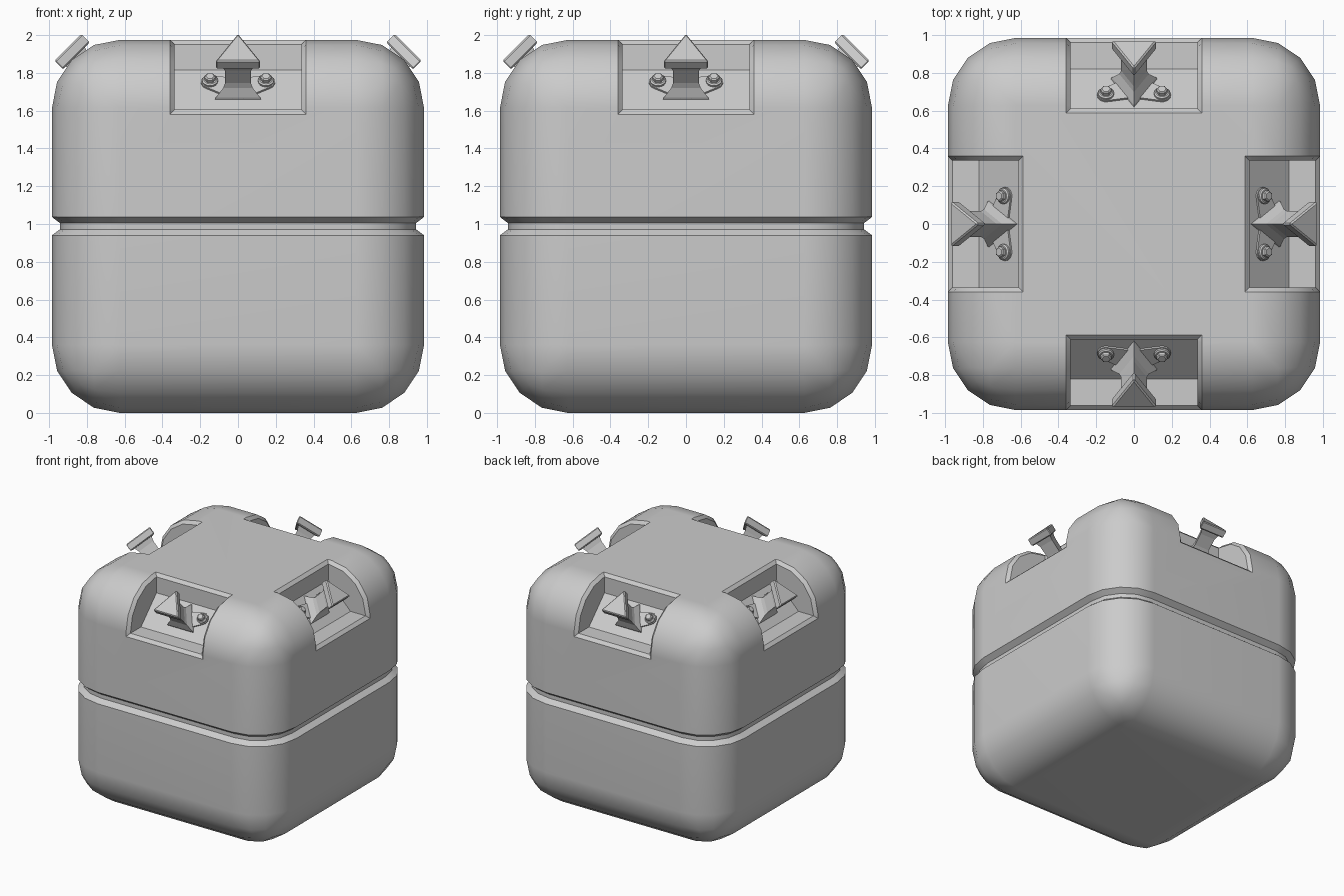
import bpy, bmesh, math
from mathutils import Vector, Matrix

if "Cube" in bpy.data.objects:
    bpy.data.objects.remove(bpy.data.objects["Cube"])

H, R, TOP = 0.985, 0.36, 1.975


def make(name, bm):
    bmesh.ops.recalc_face_normals(bm, faces=bm.faces)
    me = bpy.data.meshes.new(name)
    bm.to_mesh(me)
    bm.free()
    ob = bpy.data.objects.new(name, me)
    bpy.context.collection.objects.link(ob)
    return ob


def loft(bm, sections):
    """Closed solid through equal-length loops of 3D points."""
    rings = [[bm.verts.new(p) for p in s] for s in sections]
    n = len(rings[0])
    faces = [bm.faces.new(rings[0]), bm.faces.new(rings[-1])]
    for a, b in zip(rings, rings[1:]):
        for i in range(n):
            j = (i + 1) % n
            faces.append(bm.faces.new((a[i], a[j], b[j], b[i])))
    return faces


def ring(cx, cy, r, n, w, phase=0.0):
    return [(cx + r * math.cos(phase + 2 * math.pi * i / n),
             cy + r * math.sin(phase + 2 * math.pi * i / n), w) for i in range(n)]


def tri(half, w):
    """Equilateral section, apex towards +v."""
    return ring(0, 0, half / math.cos(math.pi / 6), 3, w, math.pi / 2)


# Rounded cube with a seam groove round the middle
bm = bmesh.new()
bmesh.ops.create_cube(bm, size=1)
for v in bm.verts:
    v.co = (v.co.x * 2 * H, v.co.y * 2 * H, (v.co.z + 0.5) * TOP)
bmesh.ops.bevel(bm, geom=bm.edges[:], offset=R, segments=4, profile=0.5, affect='EDGES')
levels = (0.94, 0.972, 1.005, 1.037)
for z in levels:
    bmesh.ops.bisect_plane(bm, geom=bm.verts[:] + bm.edges[:] + bm.faces[:],
                           plane_co=(0, 0, z), plane_no=(0, 0, 1))
c = H - R
for v in bm.verts:
    if 0.96 < v.co.z < 1.02:
        k = Vector((max(-c, min(c, v.co.x)), max(-c, min(c, v.co.y)), v.co.z))
        v.co = k + (v.co - k) * ((R - 0.042) / R)
body = make("body", bm)

# Pocket cutters on the four top edges
profile = [(1.3, 1.605), (0.82, 1.605), (0.612, 1.815), (0.612, 2.3), (1.3, 2.3)]
bm = bmesh.new()
for q in range(4):
    rot = Matrix.Rotation(q * math.pi / 2, 3, 'Z')
    loft(bm, [[rot @ Vector((x, -y, z)) for y, z in profile] for x in (-0.335, 0.335)])
cutter = make("pocket_cutter", bm)
cutter.hide_render = True
mod = body.modifiers.new("pockets", 'BOOLEAN')
mod.operation, mod.solver, mod.object = 'DIFFERENCE', 'EXACT', cutter
dg = bpy.context.evaluated_depsgraph_get()
body_mesh = bpy.data.meshes.new_from_object(body.evaluated_get(dg))
body.modifiers.clear()
body.data = body_mesh
bpy.data.objects.remove(cutter)

# Chamfer the pocket rims
bm = bmesh.new()
bm.from_mesh(body.data)
bmesh.ops.remove_doubles(bm, verts=bm.verts, dist=0.0005)
rim = [e for e in bm.edges if len(e.link_faces) == 2
       and e.calc_face_angle_signed() > 0.7
       and (e.verts[0].co.z + e.verts[1].co.z) / 2 > 1.4]
bmesh.ops.bevel(bm, geom=rim, offset=0.025, segments=1, affect='EDGES', clamp_overlap=False)
bm.to_mesh(body.data)
bm.free()
bpy.context.view_layer.objects.active = body
body.select_set(True)
bpy.ops.object.shade_smooth_by_angle(angle=math.radians(29))
wn = body.modifiers.new("weighted_normals", 'WEIGHTED_NORMAL')
wn.keep_sharp = True

# Lug, built in the tilted frame of a pocket floor (u across, v up the slope, w outward)
bm = bmesh.new()
head = loft(bm, [tri(0.12, 0.228), tri(0.12, 0.292)])
edges = list({e for f in head for e in f.edges})
bmesh.ops.bevel(bm, geom=edges, offset=0.008, segments=1, affect='EDGES')
loft(bm, [tri(0.125, -0.005), tri(0.118, 0.015), tri(0.078, 0.065), tri(0.068, 0.095),
          tri(0.07, 0.19), tri(0.085, 0.235)])
for s in (-1, 1):
    bx, by = s * 0.148, 0.055
    # Ear plate: rounded end at the bolt, wider root under the neck
    ang = math.atan2(by, bx)
    d = Vector((math.cos(ang), math.sin(ang)))
    p = Vector((-d.y, d.x))
    out = [p * -0.075, p * 0.075]
    for i in range(7):
        t = math.pi / 2 - math.pi * i / 6
        out.append(Vector((bx, by)) + 0.048 * (d * math.cos(t) + p * math.sin(t)))
    loft(bm, [[(o.x, o.y, w) for o in out] for w in (-0.005, 0.014)])
    # Washer and hex bolt head
    loft(bm, [ring(bx, by, 0.042, 16, 0.01), ring(bx, by, 0.042, 16, 0.024),
              ring(bx, by, 0.034, 16, 0.03)])
    loft(bm, [ring(bx, by, 0.03, 6, 0.028), ring(bx, by, 0.03, 6, 0.048),
              ring(bx, by, 0.022, 6, 0.055)])
r = math.sqrt(0.5)
frame = Matrix(((1, 0, 0, 0), (0, r, -r, -0.716), (0, r, r, 1.71), (0, 0, 0, 1)))
bm.transform(frame)
lug = make("lug_front", bm)
lug.data.transform(Matrix.Translation((0, 0, 2.0 - max(v.co.z for v in lug.data.vertices))))

# Repeat the lug on the other three sides
for q, side in enumerate(("right", "back", "left"), 1):
    ob = bpy.data.objects.new("lug_" + side, lug.data)
    ob.rotation_euler.z = q * math.pi / 2
    bpy.context.collection.objects.link(ob)
